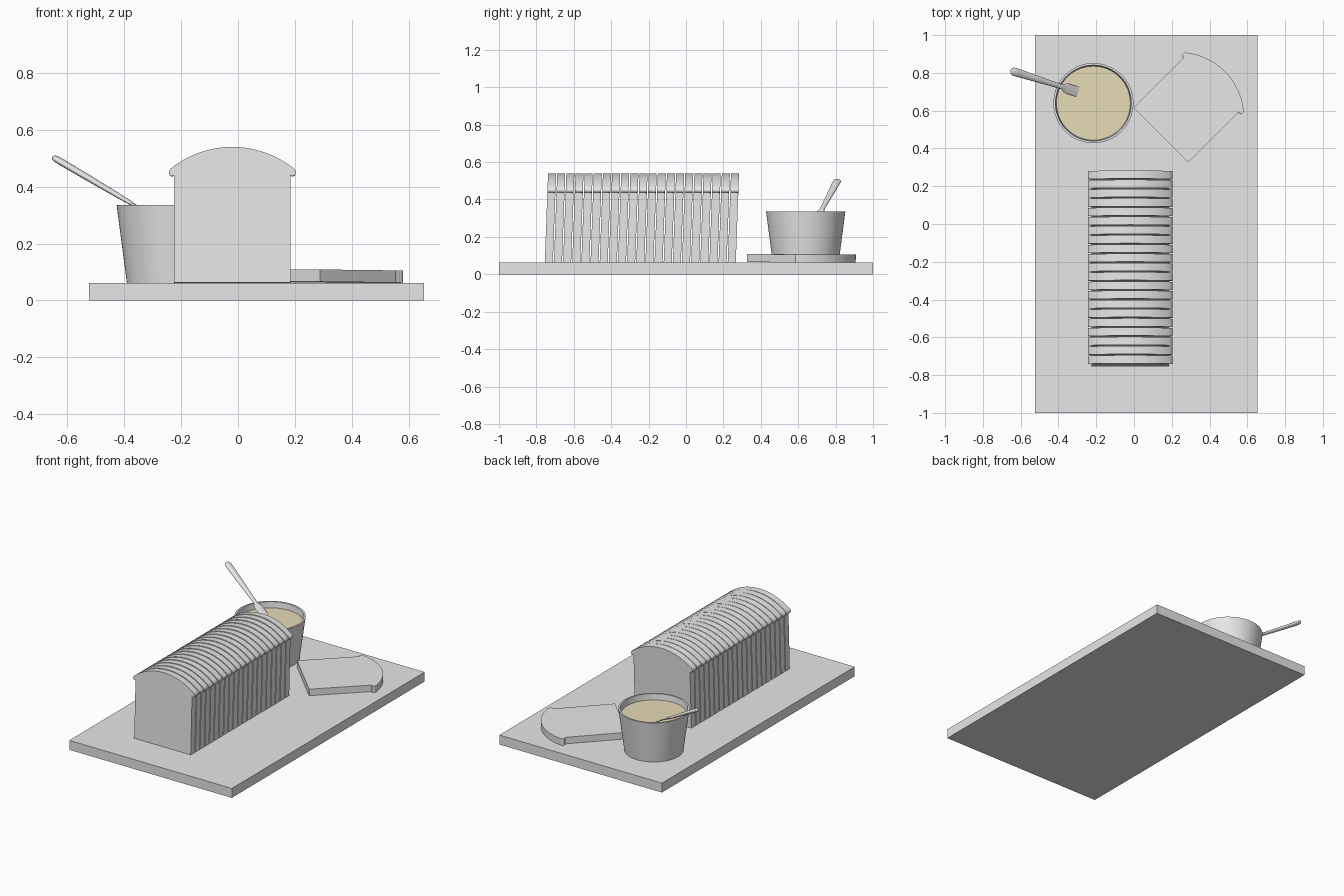
import bpy, bmesh
from math import sin, cos, pi, radians, asin
from mathutils import Vector, Matrix

if "Cube" in bpy.data.objects:
    bpy.data.objects.remove(bpy.data.objects["Cube"])


def material(name, rgb):
    mat = bpy.data.materials.new(name)
    mat.use_nodes = True
    mat.diffuse_color = (*rgb, 1)
    mat.node_tree.nodes["Principled BSDF"].inputs["Base Color"].default_value = (*rgb, 1)
    return mat


grey = material("pale grey", (0.8, 0.8, 0.8))
cream = material("cream spread", (0.8, 0.71, 0.47))


def finish(name, bm, mat, smooth=True):
    bmesh.ops.recalc_face_normals(bm, faces=bm.faces)
    mesh = bpy.data.meshes.new(name)
    bm.to_mesh(mesh)
    bm.free()
    mesh.materials.append(mat)
    obj = bpy.data.objects.new(name, mesh)
    bpy.context.collection.objects.link(obj)
    if smooth:
        bpy.ops.object.select_all(action="DESELECT")
        obj.select_set(True)
        bpy.context.view_layer.objects.active = obj
        bpy.ops.object.shade_smooth_by_angle(angle=radians(35))
    return obj


def loft(name, rings, mat):
    """Skin a row of equal-sized point rings and cap both ends."""
    bm = bmesh.new()
    rows = [[bm.verts.new(p) for p in ring] for ring in rings]
    for a, b in zip(rows, rows[1:]):
        for i in range(len(a)):
            j = (i + 1) % len(a)
            bm.faces.new((a[i], a[j], b[j], b[i]))
    bm.faces.new(rows[0])
    bm.faces.new(rows[-1])
    return finish(name, bm, mat)


def ellipse(centre, u, v, n):
    return [centre + u * cos(2 * pi * i / n) + v * sin(2 * pi * i / n) for i in range(n)]


# Serving board
bm = bmesh.new()
bmesh.ops.create_cube(bm, size=1, matrix=Matrix.Translation((0.065, 0, 0.031))
                      @ Matrix.Diagonal((1.18, 2, 0.062, 1)))
finish("board", bm, grey, smooth=False)

# Bread outline: straight sides, small rolled lobes, domed top
half = [(0.205, 0), (0.205, 0.377), (0.213, 0.375), (0.220, 0.379),
        (0.223, 0.387), (0.222, 0.394)]
radius, top = 0.346, 0.478
spread = asin(0.218 / radius)
dome = [(radius * sin(a), top - radius + radius * cos(a))
        for a in (spread * (1 - i / 12) for i in range(25))]
outline = half + dome + [(-x, y) for x, y in reversed(half)]
thickness = 0.043
first = loft("bread_slice_1", [[(x, y, z) for x, y in outline] for z in (0, thickness)], grey)

# Row of standing slices, leaning slightly back
count, start, end = 21, -0.712, 0.266
lean = Matrix.Rotation(radians(90 - 2.1), 4, "X")
for i in range(count):
    obj = first if i == 0 else first.copy()
    if i:
        obj.name = f"bread_slice_{i + 1}"
        bpy.context.collection.objects.link(obj)
    y = start + (end - start) * i / (count - 1)
    obj.matrix_world = Matrix.Translation((-0.02, y, 0.061)) @ lean

# Cut slice lying on the board
loose = first.copy()
loose.name = "loose_slice"
bpy.context.collection.objects.link(loose)
loose.matrix_world = (Matrix.Translation((0.143, 0.47, 0.066))
                      @ Matrix.Rotation(radians(-45), 4, "Z")
                      @ Matrix.Rotation(radians(-0.5), 4, "X"))

# Tapered tub with a thin wall, and the spread inside it
cx, cy = -0.215, 0.64
X, Y = Vector((1, 0, 0)), Vector((0, 1, 0))


def disc(r, z, n=64):
    return ellipse(Vector((cx, cy, z)), X * r, Y * r, n)


loft("tub", [disc(r, z) for r, z in
             ((0.176, 0.062), (0.212, 0.335), (0.201, 0.335), (0.195, 0.285))], grey)
loft("spread", [disc(0.1945, 0.287), disc(0.1955, 0.297)], cream)

# Spreading knife: rounded handle, narrow neck, flat blade
tip, dip = Vector((-0.652, 0.812, 0.505)), Vector((-0.30, 0.700, 0.297))
axis = (dip - tip).normalized()
side = axis.cross(Vector((0, 0, 1))).normalized()
up = side.cross(axis)
# distance along the axis, half width, half thickness
stations = [(0, 0.006, 0.003), (0.004, 0.015, 0.008), (0.014, 0.021, 0.011),
            (0.04, 0.022, 0.012), (0.15, 0.018, 0.011), (0.27, 0.014, 0.009),
            (0.33, 0.013, 0.007), (0.345, 0.024, 0.004), (0.36, 0.027, 0.003),
            (0.48, 0.027, 0.003), (0.51, 0.012, 0.002)]
loft("knife", [ellipse(tip + axis * d, side * w, up * t, 20) for d, w, t in stations], grey)
